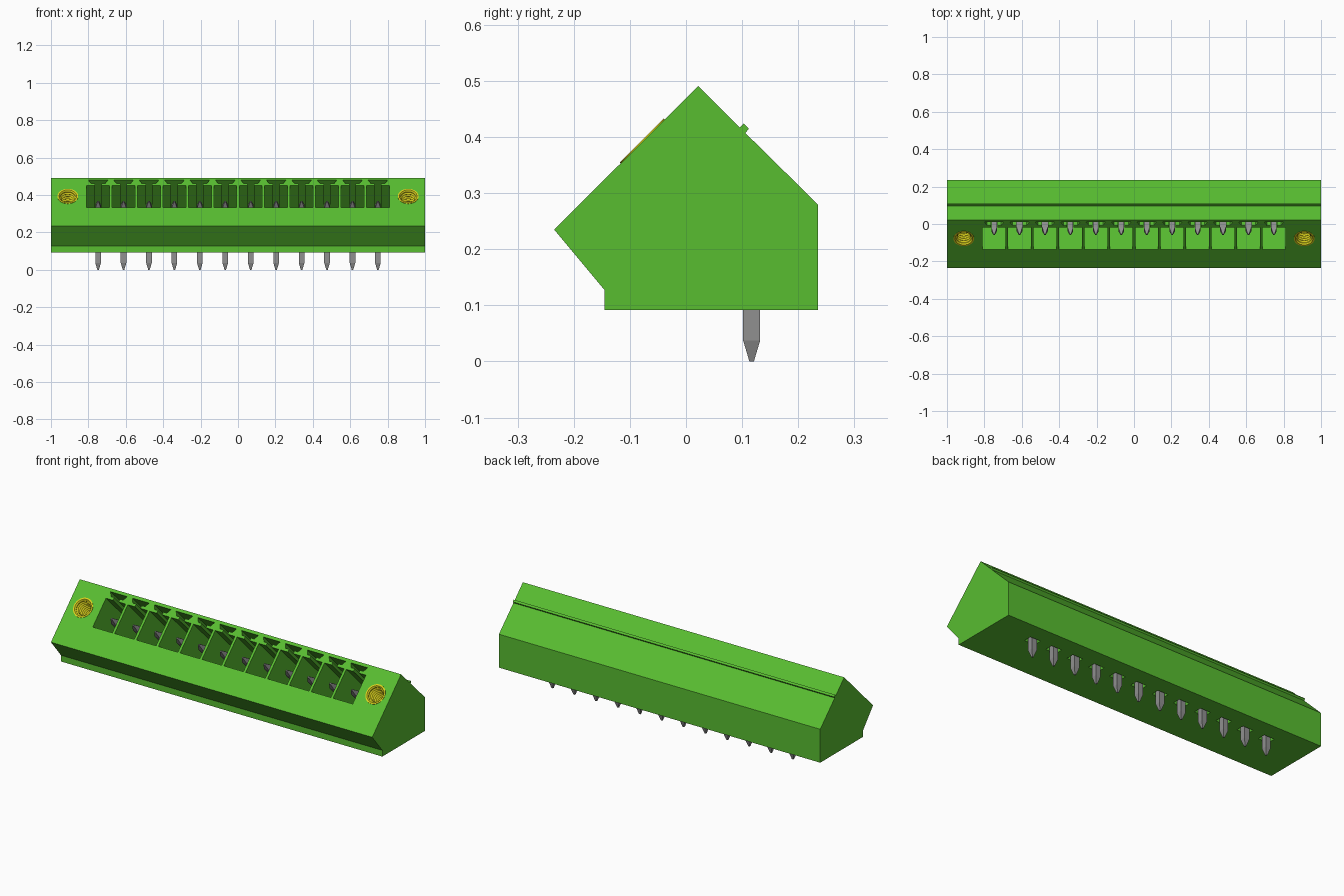
import bpy, bmesh, math
from mathutils import Vector

if "Cube" in bpy.data.objects:
    bpy.data.objects.remove(bpy.data.objects["Cube"])

COUNT, PITCH = 12, 0.136
XS = [(i - (COUNT - 1) / 2) * PITCH for i in range(COUNT)]
S = math.sqrt(0.5)


def material(name, rgb):
    m = bpy.data.materials.new(name)
    m.use_nodes = True
    m.diffuse_color = (*rgb, 1)
    m.node_tree.nodes["Principled BSDF"].inputs["Base Color"].default_value = (*rgb, 1)
    return m


GREEN = material("green plastic", (0.098, 0.51, 0.03))
GREY = material("grey metal", (0.28, 0.28, 0.28))
YELLOW = material("yellow brass", (0.72, 0.66, 0.012))


def face_point(x, u, d):
    """Point on the sloping front face: u runs up the slope, d goes inward."""
    return Vector((x, -0.0775 + (u + d) * S, 0.3925 + (u - d) * S))


def loft(bm, rings, caps=True):
    """Join rings of equal point count, closing both ends if asked."""
    vs = [[bm.verts.new(p) for p in r] for r in rings]
    n = len(vs[0])
    for a, b in zip(vs, vs[1:]):
        for i in range(n):
            bm.faces.new((a[i], a[(i + 1) % n], b[(i + 1) % n], b[i]))
    if caps:
        bm.faces.new(vs[0][::-1])
        bm.faces.new(vs[-1])


def finish(bm, name, mat):
    bmesh.ops.recalc_face_normals(bm, faces=bm.faces[:])
    me = bpy.data.meshes.new(name)
    bm.to_mesh(me)
    bm.free()
    me.materials.append(mat)
    ob = bpy.data.objects.new(name, me)
    bpy.context.scene.collection.objects.link(ob)
    return ob


def circle(x, r, d, n=32):
    return [face_point(x + r * math.cos(2 * math.pi * i / n),
                       r * math.sin(2 * math.pi * i / n), d) for i in range(n)]


# Housing: side profile with the small rib on the rear slope
profile = [(-0.235, 0.235), (-0.145, 0.127), (-0.145, 0.092), (0.235, 0.092),
           (0.235, 0.28), (0.106, 0.407), (0.112, 0.415), (0.103, 0.424),
           (0.096, 0.417), (0.022, 0.491)]
bm = bmesh.new()
loft(bm, [[(x, y, z) for y, z in profile] for x in (-1, 1)])
housing = finish(bm, "housing", GREEN)

# Cutter: keyed sockets, pin holes underneath and bores for the inserts
socket = [(-0.061, -0.083), (0.061, -0.083), (0.061, 0.083), (0.017, 0.083),
          (0.017, 0.099), (0.038, 0.099), (0.052, 0.123), (-0.052, 0.123),
          (-0.038, 0.099), (-0.017, 0.099), (-0.017, 0.083), (-0.061, 0.083)]
pin_hole = [(-0.032, 0.094), (0.032, 0.094), (0.032, 0.14), (-0.032, 0.14)]
bm = bmesh.new()
for cx in XS:
    loft(bm, [[face_point(cx + x, u, d) for x, u in socket] for d in (-0.05, 0.23)])
    loft(bm, [[(cx + x, y, z) for x, y in pin_hole] for z in (0.05, 0.12)])
for cx in (-0.91, 0.91):
    loft(bm, [circle(cx, 0.055, d) for d in (-0.05, 0.2)])
cutter = finish(bm, "socket_cutter", GREEN)
cutter.hide_render = True

mod = housing.modifiers.new("sockets", "BOOLEAN")
mod.operation = "DIFFERENCE"
mod.solver = "EXACT"
mod.object = cutter
bpy.context.view_layer.objects.active = housing
housing.select_set(True)
bpy.ops.object.modifier_apply(modifier=mod.name)
bpy.data.objects.remove(cutter)

# Contact pins: square wire with one bend and a tapered point at each end
# each section is centre y, z, then the cross direction y, z, then half width
sections = [(0.117, 0.0, 1, 0, 0.004), (0.117, 0.037, 1, 0, 0.015),
            (0.117, 0.193, 1, 0.414, 0.015),
            (-0.029, 0.339, S, S, 0.015), (-0.055, 0.365, S, S, 0.004)]
for n, cx in enumerate(XS, 1):
    bm = bmesh.new()
    loft(bm, [[(cx + a * h, y + b * h * vy, z + b * h * vz)
               for a, b in ((-1, -1), (1, -1), (1, 1), (-1, 1))]
              for y, z, vy, vz, h in sections])
    finish(bm, f"contact_pin_{n}", GREY)

# Threaded inserts: flanged sleeve with stacked thread ridges inside
lathe = [(0.0555, 0.19), (0.0555, -0.002), (0.047, -0.002), (0.041, 0.006)]
for k in range(10):
    lathe += [(0.041, 0.010 + k * 0.017), (0.034, 0.018 + k * 0.017)]
lathe.append((0.034, 0.185))
for side, cx in (("right", -0.91), ("left", 0.91)):
    bm = bmesh.new()
    loft(bm, [circle(cx, r, d) for r, d in lathe])
    insert = finish(bm, f"threaded_insert_{side}", YELLOW)
    bpy.ops.object.select_all(action="DESELECT")
    insert.select_set(True)
    bpy.context.view_layer.objects.active = insert
    bpy.ops.object.shade_smooth_by_angle(angle=math.radians(25))
